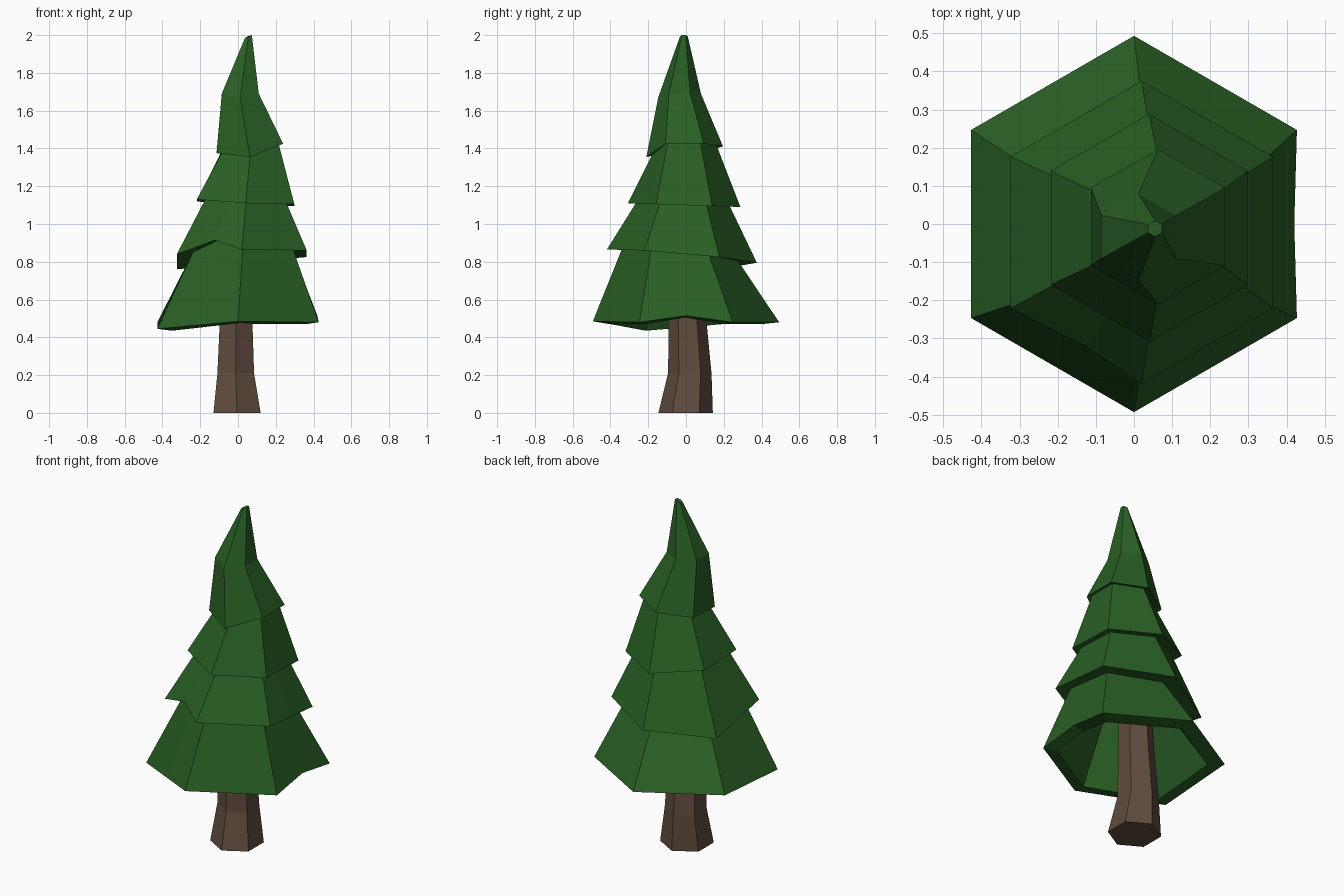
import bpy, bmesh, math
from mathutils import Vector

if "Cube" in bpy.data.objects:
    bpy.data.objects.remove(bpy.data.objects["Cube"])


def material(name, color):
    m = bpy.data.materials.new(name)
    m.diffuse_color = (*color, 1)
    m.use_nodes = True
    m.node_tree.nodes["Principled BSDF"].inputs["Base Color"].default_value = m.diffuse_color
    return m


def hexagon(cx, cy, r, heights, ry=None):
    """Six corners, starting back right and going round over the back."""
    ry = ry or r
    return [Vector((cx + r * math.cos(math.radians(30 + 60 * k)),
                    cy + ry * math.sin(math.radians(30 + 60 * k)), h))
            for k, h in enumerate(heights)]


def with_notches(ring, front_left=0.0, right=0.0):
    """Adds a raised point on the front-left edge and on the right edge."""
    c = sum(ring, Vector()) / 6
    pts = list(ring)
    for i, j, t, lift in ((5, 0, 0.5, right), (3, 4, 0.57, front_left)):
        p = ring[i].lerp(ring[j], t)
        inward = Vector((c.x - p.x, c.y - p.y, 0)).normalized()
        p = p + inward * lift * 0.2 + Vector((0, 0, lift))
        pts.insert(6 if i == 5 else 4, p)
    return pts


def shrink(ring, s, dz):
    c = sum(ring, Vector()) / len(ring)
    return [Vector((c.x + (p.x - c.x) * s, c.y + (p.y - c.y) * s, p.z + dz)) for p in ring]


def loft(name, rings, mat):
    bm = bmesh.new()
    rows = [[bm.verts.new(p) for p in r] for r in rings]
    n = len(rows[0])
    for a, b in zip(rows, rows[1:]):
        for i in range(n):
            j = (i + 1) % n
            bm.faces.new((a[i], a[j], b[j], b[i]))
    bm.faces.new(rows[0][::-1])
    bm.faces.new(rows[-1])
    bmesh.ops.recalc_face_normals(bm, faces=bm.faces)
    me = bpy.data.meshes.new(name)
    bm.to_mesh(me)
    bm.free()
    me.materials.append(mat)
    ob = bpy.data.objects.new(name, me)
    bpy.context.collection.objects.link(ob)
    return ob


green = material("needles", (0.022, 0.115, 0.018))
brown = material("bark", (0.115, 0.072, 0.047))

# Lower edges of the four branch tiers
tier_1 = with_notches(hexagon(0, 0, 0.493, (.48, .48, .48, .445, .485, .48)), right=0.035)
tier_2 = with_notches(hexagon(.02, -.022, .397, (.825, .795, .76, .84, .865, .86)), front_left=0.06)
tier_3 = with_notches(hexagon(.04, -.01, .298, (1.095, 1.09, 1.12, 1.13, 1.11, 1.105)))
tier_4 = with_notches(hexagon(.063, -.007, .203, (1.425, 1.41, 1.385, 1.375, 1.355, 1.425)))

# Bend below the tip, and the tip itself
bend = with_notches(hexagon(.012, -.034, .113, (1.69, 1.69, 1.69, 1.69, 1.67, 1.69)))
tip = with_notches(hexagon(.055, -.012, .021, (2, 1.995, 1.985, 1.985, 1.99, 2)))

# Foliage: hollow inside, then each tier stepping out over the one below
loft("foliage", [
    shrink(tier_1, 0.3, 0.4),
    shrink(tier_1, 0.83, -0.01), tier_1,
    shrink(tier_2, 0.77, 0.01), tier_2,
    shrink(tier_3, 0.82, 0.01), tier_3,
    shrink(tier_4, 0.84, 0.01), tier_4,
    bend, tip], green)

# Trunk: flared foot, slight lean
loft("trunk", [
    hexagon(-.005, -.002, .144, [0] * 6),
    hexagon(-.012, .02, .112, [.21] * 6, .115),
    hexagon(-.01, .008, .099, [.5] * 6),
    hexagon(-.005, .0, .085, [.88] * 6)], brown)
